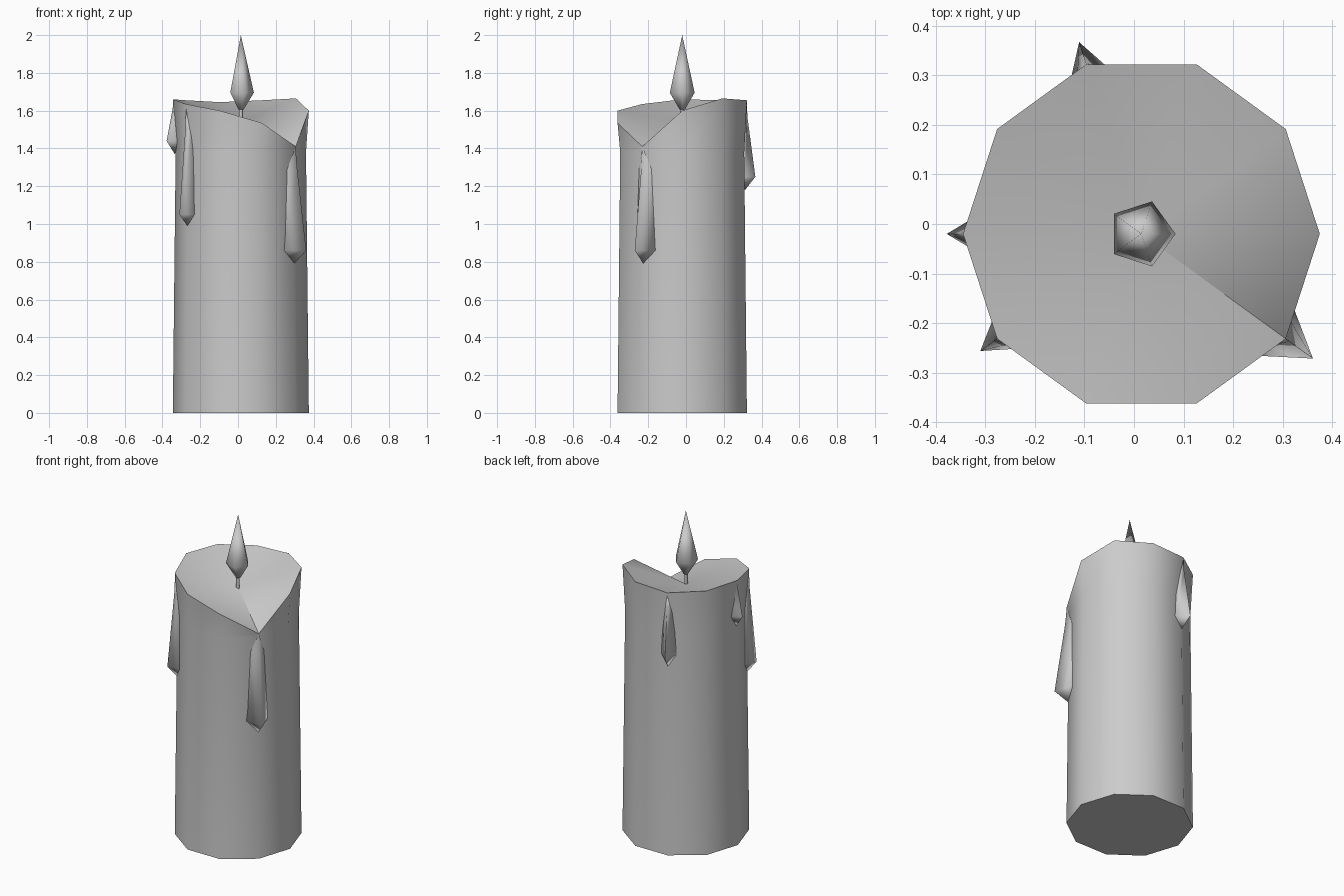
import bpy
import math
from math import cos, sin, radians

if "Cube" in bpy.data.objects:
    bpy.data.objects.remove(bpy.data.objects["Cube"])

CX, CY = 0.015, -0.02      # axis of the candle
SIDES = 10
STEP = 360 / SIDES
RIM = [1.60, 1.665, 1.655, 1.645, 1.655, 1.66, 1.635, 1.60, 1.535, 1.41]

wax = bpy.data.materials.new("plain_grey")
wax.use_nodes = True
GREY = (0.6, 0.6, 0.6, 1)
wax.diffuse_color = GREY
wax.node_tree.nodes["Principled BSDF"].inputs["Base Color"].default_value = GREY


def polar(radius, degrees, z, side=0.0):
    """Point around the axis, optionally shifted along the tangent."""
    a = radians(degrees)
    return (CX + radius * cos(a) - side * sin(a),
            CY + radius * sin(a) + side * cos(a), z)


def make(name, verts, faces, angle):
    mesh = bpy.data.meshes.new(name)
    mesh.from_pydata(verts, [], faces)
    mesh.materials.append(wax)
    obj = bpy.data.objects.new(name, mesh)
    bpy.context.collection.objects.link(obj)
    bpy.ops.object.select_all(action="DESELECT")
    obj.select_set(True)
    bpy.context.view_layer.objects.active = obj
    bpy.ops.object.mode_set(mode="EDIT")
    bpy.ops.mesh.select_all(action="SELECT")
    bpy.ops.mesh.normals_make_consistent(inside=False)
    bpy.ops.object.mode_set(mode="OBJECT")
    bpy.ops.object.shade_smooth_by_angle(angle=radians(angle))
    return obj


def loft(rings, bottom=None, top=None):
    """Skin closed rings; each end closes on a point, or flat when None."""
    n = len(rings[0])
    verts = [p for ring in rings for p in ring]
    faces = []
    for r in range(len(rings) - 1):
        for i in range(n):
            j = (i + 1) % n
            faces.append((r * n + i, r * n + j, (r + 1) * n + j, (r + 1) * n + i))
    for start, point in ((0, bottom), (n * (len(rings) - 1), top)):
        if point is None:
            faces.append(tuple(range(start, start + n)))
        else:
            verts.append(point)
            tip = len(verts) - 1
            faces += [(start + i, start + (i + 1) % n, tip) for i in range(n)]
    return verts, faces


def circle(radius, z, n):
    return [polar(radius, 360 * i / n, z) for i in range(n)]


# Candle body with a slumped, slightly flared rim and a dished top
rim = [polar(0.36, STEP * i, z) for i, z in enumerate(RIM)]
make("candle_body",
     *loft([circle(0.36, 0, SIDES), circle(0.345, 1.38, SIDES), rim],
           top=(CX, CY, 1.54)), 50)

# Wick and flame
make("wick", *loft([circle(0.011, 1.53, 5), circle(0.011, 1.63, 5)]), 80)
make("flame", *loft([circle(0.014, 1.605, 5), circle(0.069, 1.695, 5)],
                    top=(CX, CY, 2.0)), 180)


# Wax drips running down from the rim corners
def drip(name, corner, half_width, reach, z_wide, z_tip):
    deg = STEP * corner
    z_top = RIM[corner]
    z_mid = z_top - 0.22 * (z_top - z_wide)

    def section(width, out, z):
        inner = 0.346 - 0.33 * width
        return [polar(inner, deg, z, -width), polar(out, deg, z),
                polar(inner, deg, z, width), polar(inner - 0.02, deg, z)]

    rings = [section(half_width, reach, z_wide),
             section(half_width * 0.6, 0.35 + 0.25 * (reach - 0.35), z_mid)]
    make(name, *loft(rings, bottom=polar(0.35, deg, z_tip),
                     top=polar(0.358, deg, z_top)), 100)


drip("drip_front_left", 9, 0.068, 0.428, 0.86, 0.79)
drip("drip_front_right", 6, 0.045, 0.402, 1.05, 0.99)
drip("drip_right", 5, 0.035, 0.393, 1.44, 1.37)
drip("drip_back", 3, 0.045, 0.407, 1.25, 1.18)
